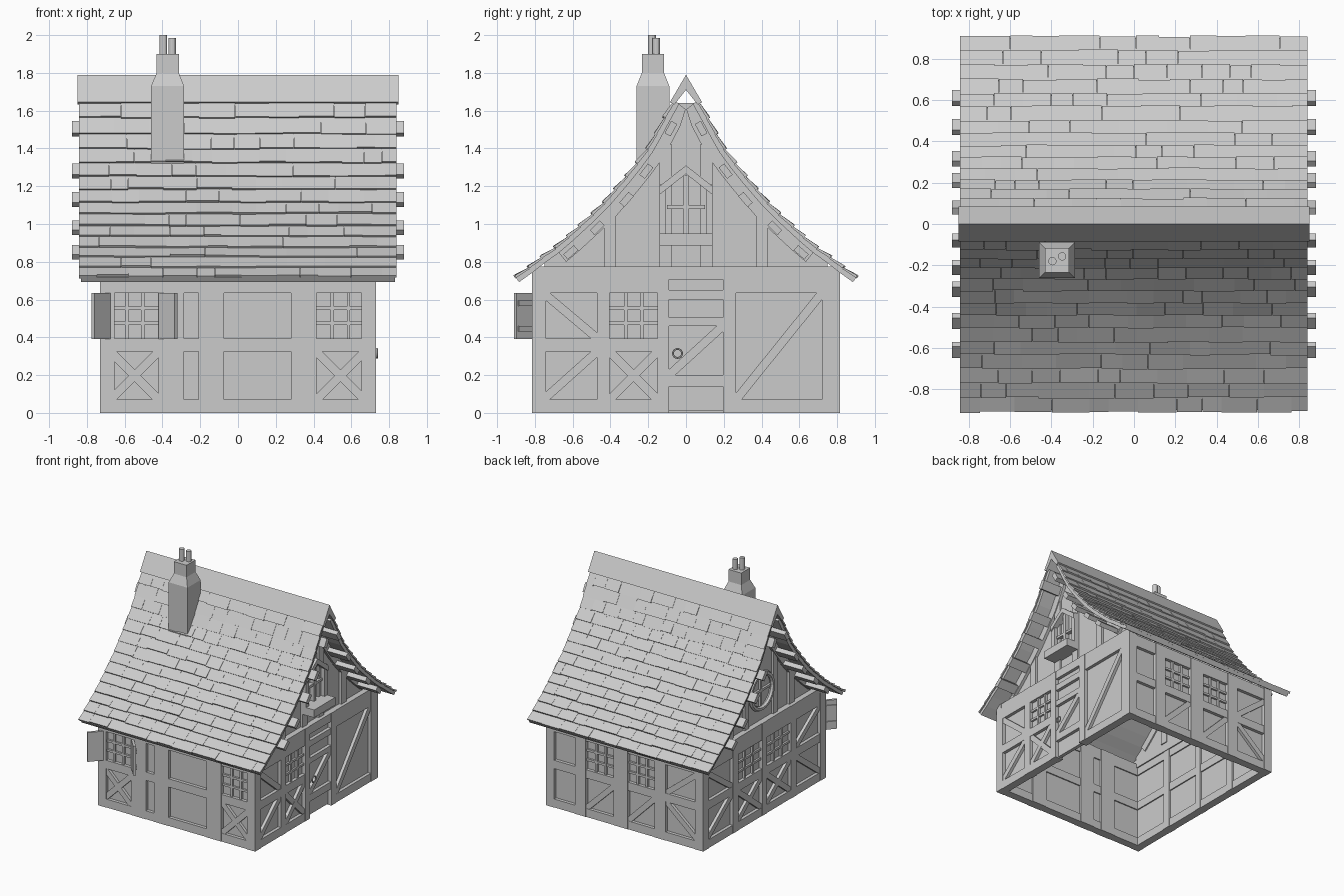
import bpy, bmesh, math, random
from mathutils import Vector

if "Cube" in bpy.data.objects:
    bpy.data.objects.remove(bpy.data.objects["Cube"])

random.seed(4)
HX, HY = 0.73, 0.815

# wall-local (u, v, depth into the house) -> world
MAP = {
    "front": lambda u, v, d: (u, -HY + d, v),
    "back": lambda u, v, d: (u, HY - d, v),
    "right": lambda u, v, d: (HX - d, u, v),
    "left": lambda u, v, d: (-HX + d, u, v),
    "plan": lambda u, v, d: (u, v, d),
}


def build(name, side, prisms):
    """One object from many prisms: (outline, depth0, depth1)."""
    bm = bmesh.new()
    f = MAP[side]
    for poly, d0, d1 in prisms:
        a = [bm.verts.new(f(u, v, d0)) for u, v in poly]
        b = [bm.verts.new(f(u, v, d1)) for u, v in poly]
        bm.faces.new(a)
        bm.faces.new(b[::-1])
        for i in range(len(a)):
            j = (i + 1) % len(a)
            bm.faces.new((a[j], a[i], b[i], b[j]))
    bmesh.ops.recalc_face_normals(bm, faces=bm.faces)
    me = bpy.data.meshes.new(name)
    bm.to_mesh(me)
    bm.free()
    ob = bpy.data.objects.new(name, me)
    bpy.context.collection.objects.link(ob)
    return ob


def rect(u0, u1, v0, v1):
    return [(u0, v0), (u1, v0), (u1, v1), (u0, v1)]


def brace(u0, u1, v0, v1, w=0.045):
    """Diagonal strip clipped to the panel, from (u0,v0) to (u1,v1)."""
    L = math.hypot(u1 - u0, v1 - v0)
    a = w / 2 * L / (v1 - v0) * (1 if u1 > u0 else -1)
    b = w / 2 * L / abs(u1 - u0)
    return [(u0, v0), (u0 + a, v0), (u1, v1 - b), (u1, v1), (u1 - a, v1), (u0, v0 + b)]


def timber_wall(side, half, H, cols):
    out, u = [], -half
    for u0, u1, cells in cols:
        out.append((rect(u, u0, 0, H), 0, 0.075))
        v = 0
        for v0, v1, kind in cells:
            if v0 > v:
                out.append((rect(u0, u1, v, v0), 0.003, 0.07))
            if kind in "x/" and kind:
                out.append((brace(u0, u1, v0, v1), 0.005, 0.05))
            if kind in "x\\" and kind:
                out.append((brace(u1, u0, v0, v1), 0.006, 0.05))
            if kind == "w":
                for k in (1, 2):
                    p, q = u0 + (u1 - u0) * k / 3, v0 + (v1 - v0) * k / 3
                    out.append((rect(p - .009, p + .009, v0, v1), 0.012, 0.045))
                    out.append((rect(u0, u1, q - .009, q + .009), 0.014, 0.045))
            v = v1
        out.append((rect(u0, u1, v, H), 0.003, 0.07))
        u = u1
    out.append((rect(u, half, 0, H), 0, 0.075))
    build(side + "_timber_frame", side, out)
    build(side + "_plaster", side, [(rect(-half + .02, half - .02, 0.01, H - .01), 0.03, 0.06)])


def two(lower, upper):
    return [(.07, .325, lower), (.395, .635, upper)]


# four timber framed walls
timber_wall("front", HX, .735, [
    (-.675, -.42, two("x", "w")), (-.285, -.21, two("", "")),
    (-.075, .28, two("", "")), (.415, .67, two("x", "w"))])
timber_wall("back", HX, .735, [
    (-.68, -.38, two("/", "\\")), (-.28, -.03, two("\\", "w")),
    (.1, .36, two("\\", "w")), (.46, .67, two("", ""))])
timber_wall("right", HY, .775, [
    (-.755, -.47, two("/", "\\")), (-.405, -.15, two("x", "w")),
    (-.09, .195, [(.0, .14, ""), (.2, .46, "/"), (.505, .6, ""), (.65, .705, "")]),
    (.265, .72, [(.07, .635, "/")])])
timber_wall("left", HY, .775, [
    (-.755, -.42, two("/", "\\")), (-.35, -.03, two("x", "w")),
    (.03, .35, two("x", "w")), (.42, .755, two("\\", "/"))])

# window shutters, standing open
for name, x, s in (("shutter_left", -.675, -1), ("shutter_right", -.42, 1)):
    build(name, "plan", [([(x, -.815), (x + s * .085, -.91), (x + s * .1, -.897), (x + s * .018, -.803)], .39, .635)]
          + [([(x + s * .02, -.81), (x + s * .09, -.89), (x + s * .1, -.884), (x + s * .03, -.803)], z, z + .03)
             for z in (.43, .565)])

# roof sweep: (y, z) of each shingle row's lower edge
P = [Vector(p) for p in (
    (.06, 1.65), (.11, 1.56), (.155, 1.475), (.2, 1.395), (.255, 1.32), (.31, 1.25), (.37, 1.18), (.43, 1.11),
    (.49, 1.05), (.56, .985), (.62, .93), (.69, .87), (.76, .82), (.83, .765), (.9, .715))]
N = []
for i in range(len(P)):
    t = (P[min(i + 1, 14)] - P[max(i - 1, 0)]).normalized()
    N.append(Vector((-t.y, t.x)))


def curve(off):
    return [p + n * off for p, n in zip(P, N)]


def flip(poly, s):
    return [(s * a, b) for a, b in poly]


for s, tag in ((-1, "front"), (1, "back")):
    # solid deck under the shingles
    deck = curve(.002) + curve(-.028)[::-1]
    build(tag + "_roof_deck", "right", [(flip(deck, s), HX - .83, HX + .83)])
    # uneven shingles, row by row
    tiles = []
    for i in range(1, 15):
        x = -.843
        while x < .84:
            x1 = x + random.uniform(.09, .2)
            if x1 > .78:
                x1 = .84
            n, t = N[i], (P[i] - P[i - 1]).normalized()
            e = P[i] + t * random.uniform(-.004, .006)
            h = random.uniform(.014, .019)
            quad = [P[i - 1] - n * .004, e, e + n * h, P[i - 1] + n * .006]
            tiles.append((flip(quad, s), HX - x1 + .001, HX - x))
            x = x1
    build(tag + "_shingles", "right", tiles)
    # purlin ends sticking out of both gables
    ends = []
    for y, z in ((.61, .85), (.47, .98), (.315, 1.13), (.21, 1.28), (.08, 1.505)):
        k = min(range(15), key=lambda j: abs(P[j].x - y - .03))
        n = N[k]
        t, c = Vector((n.y, -n.x)), Vector((y, z))
        q = [c + t * a * .037 + n * b * .018 for a, b in ((-1, -1), (1, -1), (1, 1), (-1, 1))]
        ends += [(flip(q, s), HX - .88, HX - .64), (flip(q, s), HX + .64, HX + .88)]
    build(tag + "_purlins", "right", ends)

# ridge cap
build("ridge_cap", "right", [([(0, 1.79), (.085, 1.645), (.062, 1.632), (0, 1.71), (-.062, 1.632), (-.085, 1.645)],
                              HX - .85, HX + .85)])

# upper gables: plaster, studs, curved rafters
half = [p for p in curve(-.02) if p.y > .77]
half.append(Vector((half[-1].x, .7)))
gable = [tuple(p) for p in half] + [(-p.x, p.y) for p in half[::-1]]
inner = [p for p in curve(-.09) if p.y > .77]
outer = curve(-.02)[:len(inner)]
for side in ("right", "left"):
    build(side + "_gable_plaster", side, [(gable, .05, .08)])
    beams = []
    for s in (-1, 1):
        beams.append((flip([(max(p.x, .002), p.y) for p in outer + inner[::-1]], s), .025, .09))
        beams.append((flip(rect(.37, .435, .77, 1.06), s), .03, .088))
        beams.append((flip(rect(.075, .14, .77, 1.42) if side == "right" else rect(.16, .215, .77, 1.3), s), .032, .087))
    build(side + "_gable_timbers", side, beams)

# pointed attic window with flower box
attic = [(rect(-.014, .014, .95, 1.26), .015, .05), (rect(-.1, .1, 1.08, 1.1), .018, .05)]
for s in (-1, 1):
    attic.append((flip(rect(.105, .14, .95, 1.21), s), 0, .06))
    attic.append((flip([(0, 1.31), (.14, 1.2), (.14, 1.155), (0, 1.265)], s), -.01, .06))
build("attic_window", "right", attic)
build("flower_box", "right", [(rect(-.14, .14, .885, .95), -.075, .05)])

# round attic window on the left gable
bpy.ops.mesh.primitive_torus_add(location=(-HX + .03, 0, 1.03), rotation=(0, math.pi / 2, 0), major_radius=.145,
                                 minor_radius=.02, major_segments=24, minor_segments=6)
bpy.context.object.name = "round_window_frame"
build("round_window_bars", "left", [(rect(-.01, .01, .89, 1.17), .03, .055), (rect(-.14, .14, 1.02, 1.04), .032, .055)])

# door ring
bpy.ops.mesh.primitive_torus_add(location=(HX + .006, -.045, .315), rotation=(0, math.pi / 2, 0), major_radius=.024,
                                 minor_radius=.005, major_segments=16, minor_segments=6)
bpy.context.object.name = "door_ring"

# chimney: shaft, tapered shoulder, neck
bm = bmesh.new()
rings = [[bm.verts.new((-.3725 + a * w, -.175 + b * w, z)) for a, b in ((-1, -1), (1, -1), (1, 1), (-1, 1))]
         for w, z in ((.087, 1.29), (.087, 1.73), (.059, 1.8), (.059, 1.9))]
for lo, hi in zip(rings, rings[1:]):
    for i in range(4):
        bm.faces.new((lo[i], lo[(i + 1) % 4], hi[(i + 1) % 4], hi[i]))
bm.faces.new(rings[-1])
bm.faces.new(rings[0][::-1])
me = bpy.data.meshes.new("chimney")
bm.to_mesh(me)
bm.free()
bpy.context.collection.objects.link(bpy.data.objects.new("chimney", me))
for k, (x, y, top) in enumerate(((-.395, -.18, 2.0), (-.348, -.157, 1.985))):
    bpy.ops.mesh.primitive_cylinder_add(vertices=12, radius=.02, depth=top - 1.88, location=(x, y, (top + 1.88) / 2))
    bpy.context.object.name = "chimney_pot_%d" % (k + 1)
